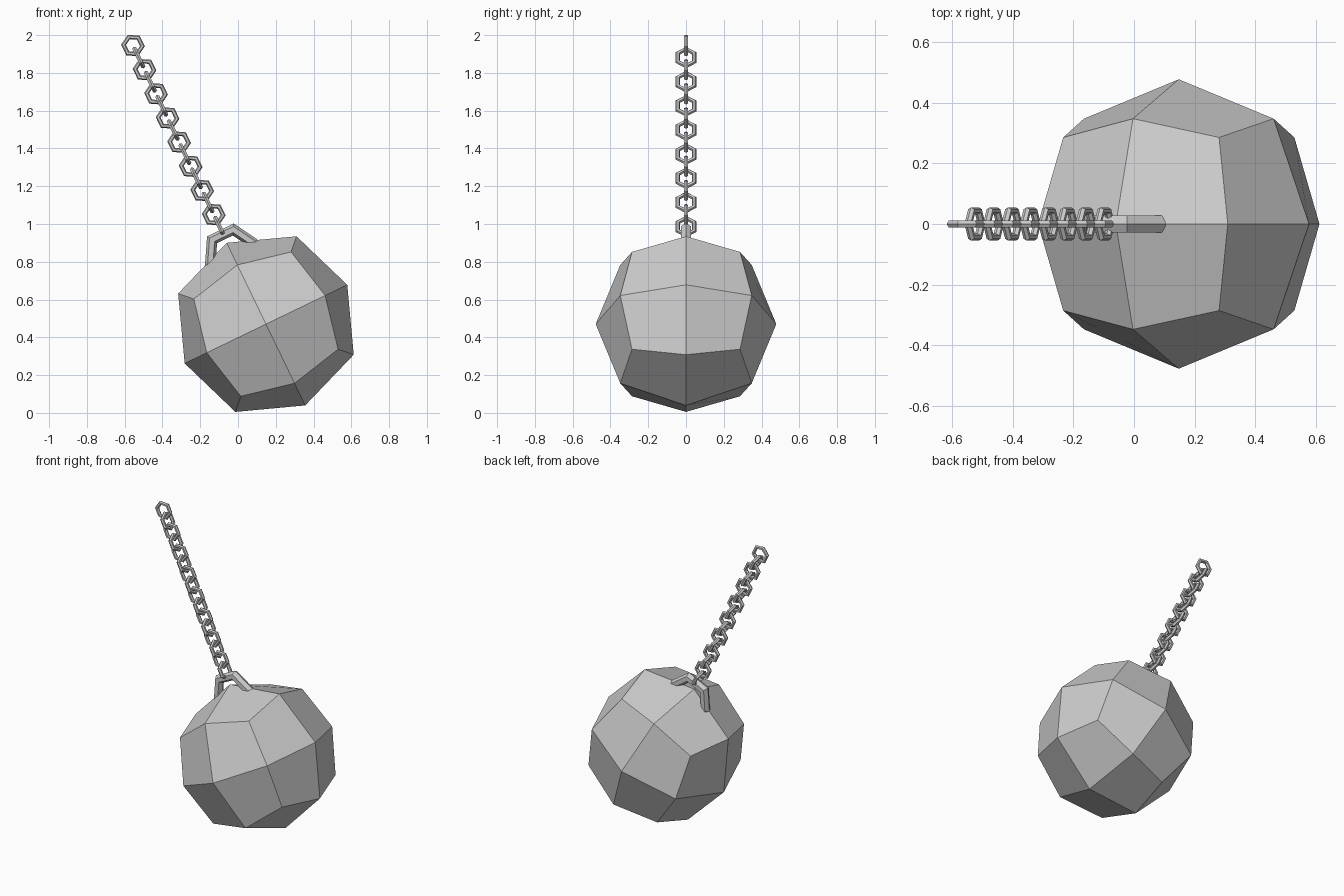
import bpy, bmesh, math
from mathutils import Matrix, Vector

if "Cube" in bpy.data.objects:
    bpy.data.objects.remove(bpy.data.objects["Cube"])

# tilted frame: AXIS runs up the chain, SIDE is square to it, Y is depth
TILT = math.radians(25.8)
AXIS = Vector((-math.sin(TILT), 0, math.cos(TILT)))
SIDE = Vector((math.cos(TILT), 0, math.sin(TILT)))
DEPTH = Vector((0, 1, 0))
CENTRE = Vector((0.148, 0, 0.47))


def frame(origin, x, z):
    """Placement matrix from a local x axis and a local z axis."""
    m = Matrix((x, z.cross(x), z)).transposed().to_4x4()
    m.translation = origin
    return m


def ring(name, origin, x, normal, major, minor):
    """Six-sided ring with a six-sided section and a corner on its x axis."""
    bpy.ops.mesh.primitive_torus_add(major_segments=6, minor_segments=6,
                                     major_radius=major, minor_radius=minor)
    ob = bpy.context.object
    ob.name = name
    ob.matrix_world = frame(origin, x, normal)


# ball: cube split once, then rounded (face centres, edge points, corners)
bm = bmesh.new()
bmesh.ops.create_cube(bm, size=2)
bmesh.ops.subdivide_edges(bm, edges=bm.edges[:], cuts=1, use_grid_fill=True)
reach = {1: 0.478, 2: 0.348, 3: 0.286}
for v in bm.verts:
    v.co *= reach[sum(abs(c) > 0.5 for c in v.co)]
mesh = bpy.data.meshes.new("ball")
bm.to_mesh(mesh)
bm.free()
ball = bpy.data.objects.new("ball", mesh)
bpy.context.collection.objects.link(ball)
ball.matrix_world = frame(CENTRE, SIDE, AXIS)

# shackle half sunk in the ball
ring("shackle", CENTRE + AXIS * 0.418, SIDE, DEPTH, 0.125, 0.032)

# chain: links alternate between facing front and facing sideways
top = Vector((-0.556, 0, 1.945))
bottom = Vector((-0.098, 0, 0.986))
for i in range(16):
    ring(f"chain_link_{i + 1}", top.lerp(bottom, i / 15), AXIS,
         SIDE if i % 2 else DEPTH, 0.05, 0.013)
